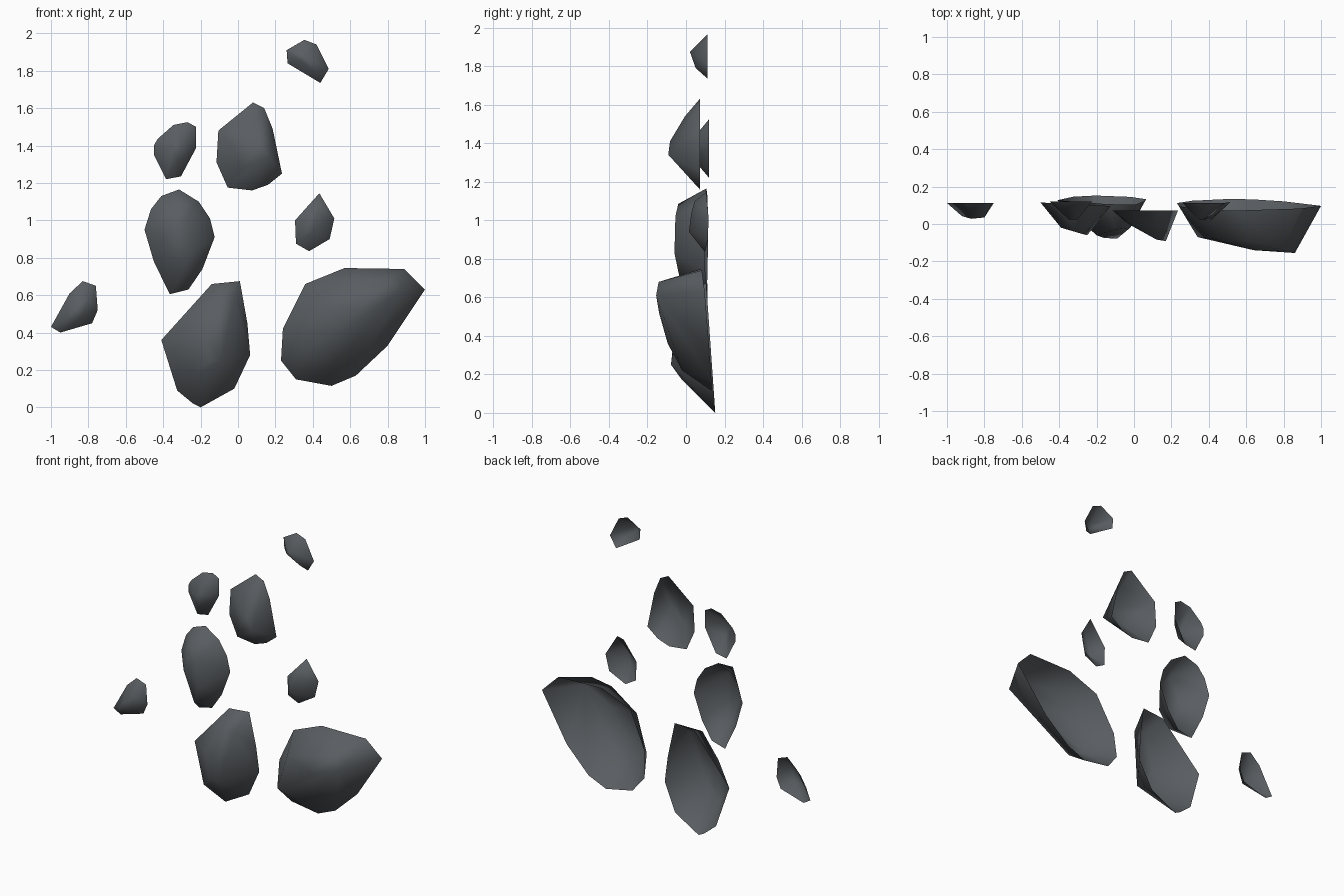
import bpy, bmesh, math

stone_mat = bpy.data.materials.new("dark slate grey")
stone_mat.diffuse_color = (0.10, 0.11, 0.12, 1)


def stone(name, back, outline, front):
    """Open-backed rock shell: rim (x, z) on the plane y = a + b*z + c*x, hulled with front points."""
    a, b, c = back
    bm = bmesh.new()
    rim = {bm.verts.new((x, a + b * z + c * x, z)) for x, z in outline}
    for p in front:
        bm.verts.new(p)
    bmesh.ops.convex_hull(bm, input=bm.verts[:])
    bmesh.ops.recalc_face_normals(bm, faces=bm.faces[:])
    # remove the back so the shell is hollow
    rear = [f for f in bm.faces if f.normal.y > 0.5 and all(v in rim for v in f.verts)]
    bmesh.ops.delete(bm, geom=rear, context='FACES')
    bmesh.ops.delete(bm, geom=[v for v in bm.verts if not v.link_faces], context='VERTS')
    me = bpy.data.meshes.new(name)
    bm.to_mesh(me)
    bm.free()
    me.materials.append(stone_mat)
    ob = bpy.data.objects.new(name, me)
    bpy.context.collection.objects.link(ob)
    bpy.ops.object.select_all(action='DESELECT')
    ob.select_set(True)
    bpy.context.view_layer.objects.active = ob
    bpy.ops.object.shade_smooth_by_angle(angle=math.radians(100))


# large stones along the bottom
stone("large_right_stone", (0.13, -0.10, 0.03),
      [(.23, .25), (.24, .42), (.36, .66), (.57, .745), (.89, .74), (1.0, .63),
       (.80, .33), (.63, .17), (.50, .115), (.31, .15)],
      [(.86, -.155, .61), (.80, -.142, .68), (.64, -.14, .52), (.62, -.10, .68),
       (.46, -.095, .36), (.34, -.07, .32), (.42, -.08, .56), (.50, -.02, .22)])
stone("lower_left_stone", (0.152, -0.07, 0.0),
      [(-.41, .36), (-.14, .66), (.01, .675), (.05, .45), (.065, .28),
       (-.02, .10), (-.2, .0), (-.24, .02), (-.325, .09)],
      [(-.20, -.06, .42), (-.09, -.078, .25), (-.16, -.075, .25),
       (-.24, -.02, .17), (-.10, -.03, .60), (-.02, -.02, .58)])

# middle stones
stone("middle_left_stone", (0.09, 0.0, -0.05),
      [(-.5, .95), (-.465, 1.06), (-.41, 1.13), (-.315, 1.165), (-.21, 1.10), (-.15, 1.01),
       (-.125, .91), (-.19, .74), (-.265, .63), (-.365, .605), (-.45, .78)],
      [(-.32, -.04, 1.085), (-.27, -.055, 1.02), (-.25, -.06, .83),
       (-.30, -.035, .71), (-.39, -.02, .90)])
stone("small_right_stone", (0.045, 0.0, 0.14),
      [(.305, 1.0), (.435, 1.145), (.515, 1.01), (.49, .9), (.38, .835), (.31, .875)],
      [(.40, .015, .94), (.42, .028, 1.04), (.365, .025, .95), (.43, .045, 1.10)])
stone("small_left_stone", (0.112, 0.0, 0.0),
      [(-1.0, .43), (-.9, .61), (-.83, .675), (-.76, .65), (-.75, .52), (-.78, .45), (-.95, .4)],
      [(-.92, .042, .47), (-.87, .028, .53), (-.80, .035, .58), (-.83, .035, .49)])

# upper stones
stone("upper_stone", (0.072, 0.0, 0.0),
      [(-.105, 1.48), (.08, 1.63), (.14, 1.60), (.185, 1.49), (.235, 1.25),
       (.16, 1.19), (.075, 1.16), (-.055, 1.175), (-.115, 1.31)],
      [(.17, -.092, 1.34), (.12, -.083, 1.41), (.10, -.005, 1.54),
       (-.03, .0, 1.40), (.02, -.025, 1.28)])
stone("upper_left_stone", (0.12, 0.0, 0.0),
      [(-.45, 1.40), (-.45, 1.35), (-.385, 1.22), (-.305, 1.235), (-.225, 1.385),
       (-.225, 1.5), (-.27, 1.525), (-.345, 1.51), (-.43, 1.435)],
      [(-.35, .025, 1.39), (-.30, .025, 1.41), (-.32, .035, 1.32)])
stone("top_stone", (0.112, 0.0, 0.0),
      [(.26, 1.91), (.355, 1.965), (.42, 1.94), (.485, 1.81), (.44, 1.735), (.265, 1.84)],
      [(.36, .02, 1.875), (.42, .05, 1.79), (.34, .03, 1.85)])
